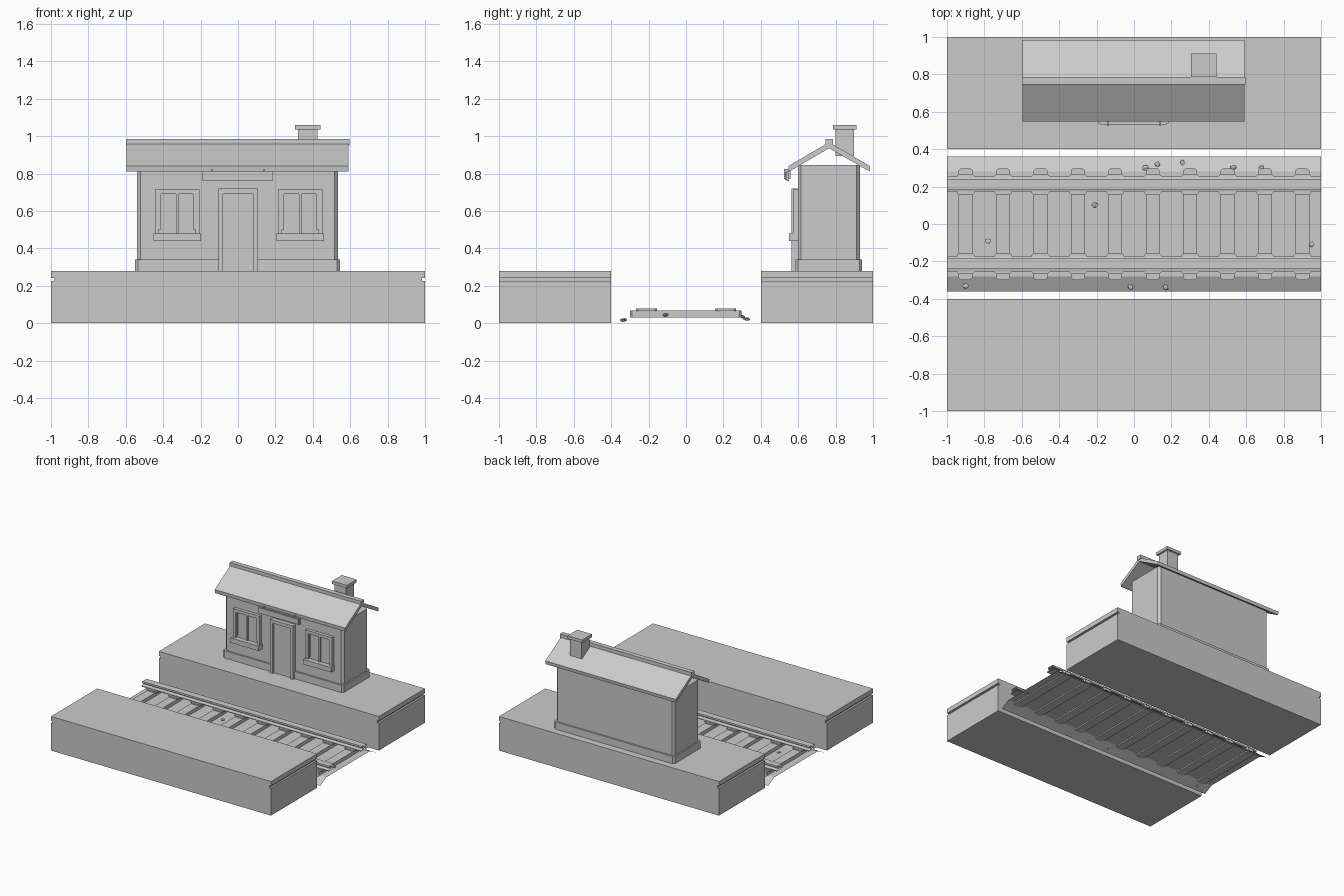
import bpy, bmesh, random
from mathutils import Vector

random.seed(4)
cube = bpy.data.objects.get("Cube")
if cube:
    bpy.data.objects.remove(cube, do_unlink=True)

grey = bpy.data.materials.new("plain_grey")
grey.use_nodes = True
grey.diffuse_color = (0.6, 0.6, 0.6, 1)
grey.node_tree.nodes["Principled BSDF"].inputs["Base Color"].default_value = (0.6, 0.6, 0.6, 1)


def finish(name, bm):
    bmesh.ops.recalc_face_normals(bm, faces=bm.faces)
    mesh = bpy.data.meshes.new(name)
    bm.to_mesh(mesh)
    bm.free()
    mesh.materials.append(grey)
    obj = bpy.data.objects.new(name, mesh)
    bpy.context.collection.objects.link(obj)
    return obj


def box(name, x, y, z, corner=0):
    """Box from (min, max) ranges, with optional bevelled upright corners."""
    bm = bmesh.new()
    bmesh.ops.create_cube(bm, size=1)
    for v in bm.verts:
        v.co = Vector([r[0] if c < 0 else r[1] for c, r in zip(v.co, (x, y, z))])
    if corner:
        upright = [e for e in bm.edges
                   if abs(e.verts[0].co.z - e.verts[1].co.z) > 0.001]
        bmesh.ops.bevel(bm, geom=upright, offset=corner, segments=1, affect='EDGES')
    return finish(name, bm)


def extrude_x(name, profile, x, closed=True, caps=True):
    """Sweep a (y, z) profile along x."""
    bm = bmesh.new()
    ends = [[bm.verts.new((px, y, z)) for y, z in profile] for px in x]
    n = len(profile)
    for i in range(n if closed else n - 1):
        j = (i + 1) % n
        bm.faces.new((ends[0][i], ends[0][j], ends[1][j], ends[1][i]))
    if caps:
        for ring in ends:
            bm.faces.new(ring)
    return finish(name, bm)


# Platforms: body, shallow end groove and top slab
for side, y in (("front", (-1, -0.4)), ("back", (0.4, 1))):
    box(side + "_platform_body", (-1, 1), y, (0, 0.225))
    box(side + "_platform_groove", (-0.985, 0.985), y, (0.225, 0.242))
    box(side + "_platform_slab", (-1, 1), y, (0.242, 0.28))

# Track bed: open sheet with sloping shoulders
bed = [(-0.36, 0), (-0.28, 0.04), (0.28, 0.04), (0.36, 0)]
extrude_x("track_bed", bed, (-1, 1), closed=False, caps=False)

# Sleepers with a rail plate at each end
for i in range(10):
    cx = -0.9 + 0.2 * i
    box("sleeper", (cx - 0.037, cx + 0.037), (-0.3, 0.298), (0.03, 0.068), corner=0.012)
    for s in (-1, 1):
        y = sorted((s * 0.155, s * 0.268))
        box("rail_plate", (cx - 0.047, cx + 0.047), y, (0.066, 0.078), corner=0.012)

# Rails: open-ended I section
half = [(0.04, 0.078), (0.04, 0.084), (0.012, 0.09),
        (0.012, 0.098), (0.028, 0.101), (0.028, 0.115)]
section = half + [(-y, z) for y, z in reversed(half)]
for s in (-1, 1):
    extrude_x("rail", [(s * 0.213 + y, z) for y, z in section], (-1, 1), caps=False)

# Loose stones on the bed
stones = [(-0.78, -0.09), (-0.21, 0.1), (0.95, -0.11), (-0.9, -0.33),
          (-0.02, -0.335), (0.17, -0.34), (0.06, 0.3), (0.125, 0.32),
          (0.26, 0.33), (0.53, 0.3), (0.68, 0.3)]
for x, y in stones:
    bm = bmesh.new()
    bmesh.ops.create_icosphere(bm, subdivisions=1, radius=0.017)
    ground = 0.04 if abs(y) < 0.28 else (0.36 - abs(y)) / 2
    for v in bm.verts:
        v.co *= random.uniform(0.7, 1.2)
        v.co.z *= 0.55
        v.co += Vector((x, y, ground + 0.005))
        v.co.z = max(v.co.z, 0)
    finish("stone", bm)

# House walls and plinth
box("house_walls", (-0.54, 0.535), (0.598, 0.93), (0.28, 0.845), corner=0.018)
box("house_plinth", (-0.55, 0.545), (0.585, 0.942), (0.28, 0.34), corner=0.015)

# Roof with open gables, and ridge
extrude_x("roof", [(0.547, 0.84), (0.765, 0.968), (0.984, 0.84),
                   (0.98, 0.812), (0.765, 0.936), (0.55, 0.81)], (-0.595, 0.59))
box("roof_ridge", (-0.6, 0.595), (0.747, 0.785), (0.95, 0.985))

# Chimney
box("chimney_stack", (0.32, 0.425), (0.798, 0.897), (0.895, 1.036))
box("chimney_cap", (0.305, 0.44), (0.785, 0.912), (1.036, 1.06))

# Door: jambs, head and recessed leaf
for s in (-1, 1):
    box("door_jamb", sorted((s * 0.08, s * 0.105)), (0.565, 0.6), (0.28, 0.72))
box("door_head", (-0.08, 0.08), (0.565, 0.6), (0.693, 0.72))
box("door_leaf", (-0.08, 0.08), (0.582, 0.6), (0.28, 0.693))

# Windows: frame, pane, glazing bars and sill
for cx in (-0.325, 0.333):
    for s in (-1, 1):
        box("window_jamb", sorted((cx + s * 0.098, cx + s * 0.12)),
            (0.572, 0.6), (0.44, 0.715))
        box("window_stile", sorted((cx + s * 0.088, cx + s * 0.098)),
            (0.58, 0.6), (0.5, 0.69))
    box("window_head", (cx - 0.098, cx + 0.098), (0.572, 0.6), (0.69, 0.715))
    box("window_pane", (cx - 0.098, cx + 0.098), (0.591, 0.6), (0.48, 0.69))
    box("window_bar", (cx - 0.007, cx + 0.007), (0.58, 0.6), (0.48, 0.69))
    box("window_sill", (cx - 0.127, cx + 0.127), (0.55, 0.6), (0.44, 0.48))

# Blank board hung from the front eave
box("hanging_board", (-0.19, 0.185), (0.536, 0.552), (0.76, 0.815))
box("board_panel", (-0.18, 0.175), (0.529, 0.536), (0.767, 0.808))
for s in (-1, 1):
    box("board_hanger", sorted((s * 0.137, s * 0.145)), (0.524, 0.56), (0.772, 0.825))
